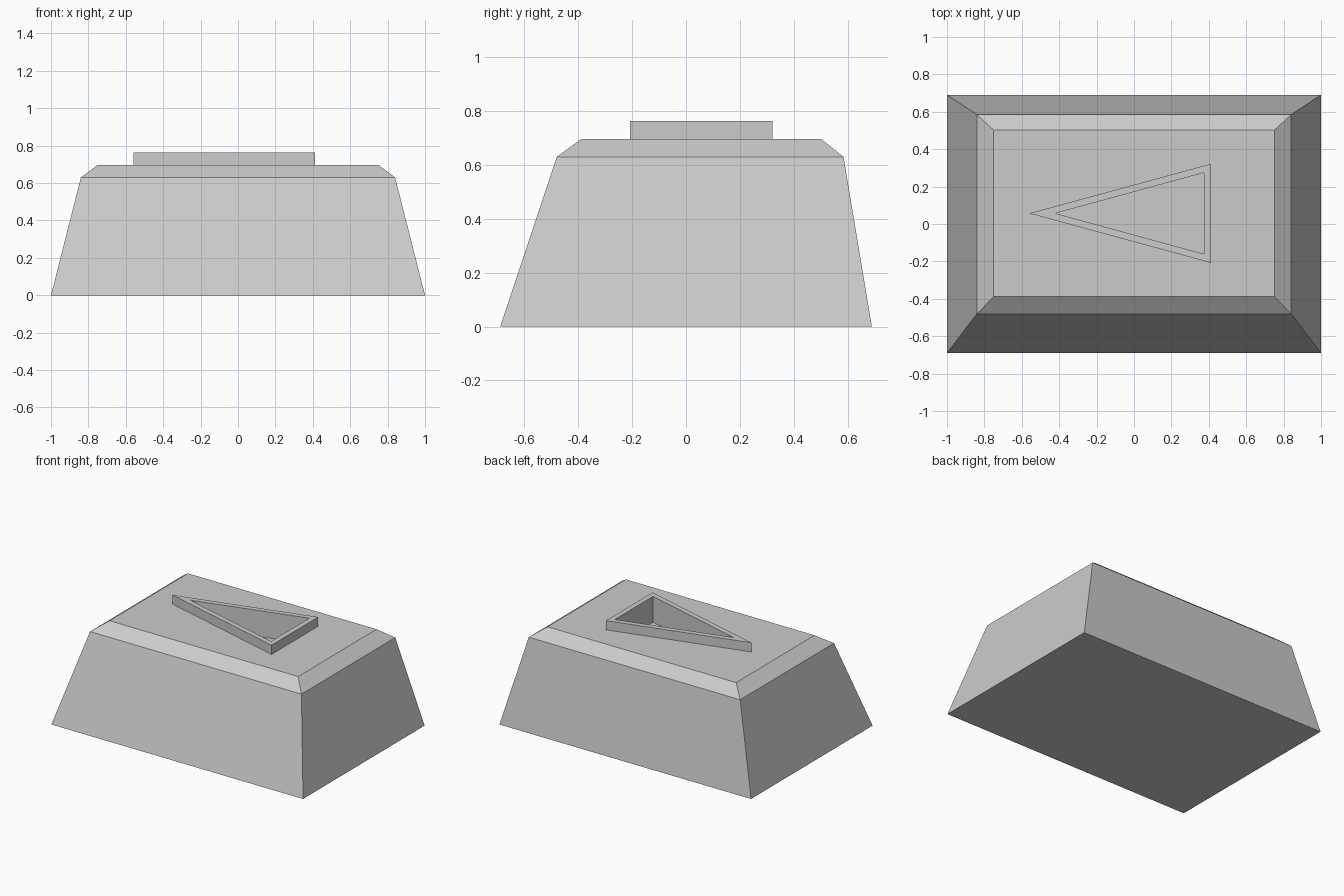
import bpy
import bmesh

if "Cube" in bpy.data.objects:
    bpy.data.objects.remove(bpy.data.objects["Cube"], do_unlink=True)

grey = bpy.data.materials.new("plain_grey")
grey.use_nodes = True
colour = (0.6, 0.6, 0.6, 1)
grey.diffuse_color = colour
grey.node_tree.nodes["Principled BSDF"].inputs["Base Color"].default_value = colour


def loft(name, rings):
    """Flat-faced solid through a stack of matching (outline, height) rings."""
    bm = bmesh.new()
    loops = [[bm.verts.new((x, y, z)) for x, y in outline] for outline, z in rings]
    for low, high in zip(loops, loops[1:]):
        n = len(low)
        for i in range(n):
            j = (i + 1) % n
            bm.faces.new((low[i], low[j], high[j], high[i]))
    bm.faces.new(loops[0][::-1])
    bm.faces.new(loops[-1])
    bmesh.ops.recalc_face_normals(bm, faces=bm.faces)
    mesh = bpy.data.meshes.new(name)
    bm.to_mesh(mesh)
    bm.free()
    mesh.materials.append(grey)
    obj = bpy.data.objects.new(name, mesh)
    bpy.context.collection.objects.link(obj)
    return obj


def rectangle(half_x, front, back):
    return [(-half_x, front), (half_x, front), (half_x, back), (-half_x, back)]


def triangle(tip, end, half_width, centre=0.057):
    return [(tip, centre), (end, centre - half_width), (end, centre + half_width)]


TOP, RIM, FLOOR = 0.697, 0.763, 0.577

# Tapered block with a chamfered top, leaning back
body = loft("tapered_body", [
    (rectangle(1.0, -0.69, 0.69), 0),
    (rectangle(0.84, -0.48, 0.585), 0.63),
    (rectangle(0.75, -0.388, 0.502), TOP),
])

# Raised triangular rim
rim = loft("triangle_rim", [(triangle(-0.56, 0.412, 0.265), z) for z in (TOP, RIM)])

# Triangular well cut through the rim into the body
cutter = loft("well_cutter", [(triangle(-0.42, 0.374, 0.217), z) for z in (FLOOR, RIM + 0.1)])
cutter.hide_render = True
for obj in (body, rim):
    mod = obj.modifiers.new("well", 'BOOLEAN')
    mod.operation = 'DIFFERENCE'
    mod.solver = 'EXACT'
    mod.object = cutter
    bpy.context.view_layer.objects.active = obj
    bpy.ops.object.modifier_apply(modifier=mod.name)
bpy.data.objects.remove(cutter, do_unlink=True)
